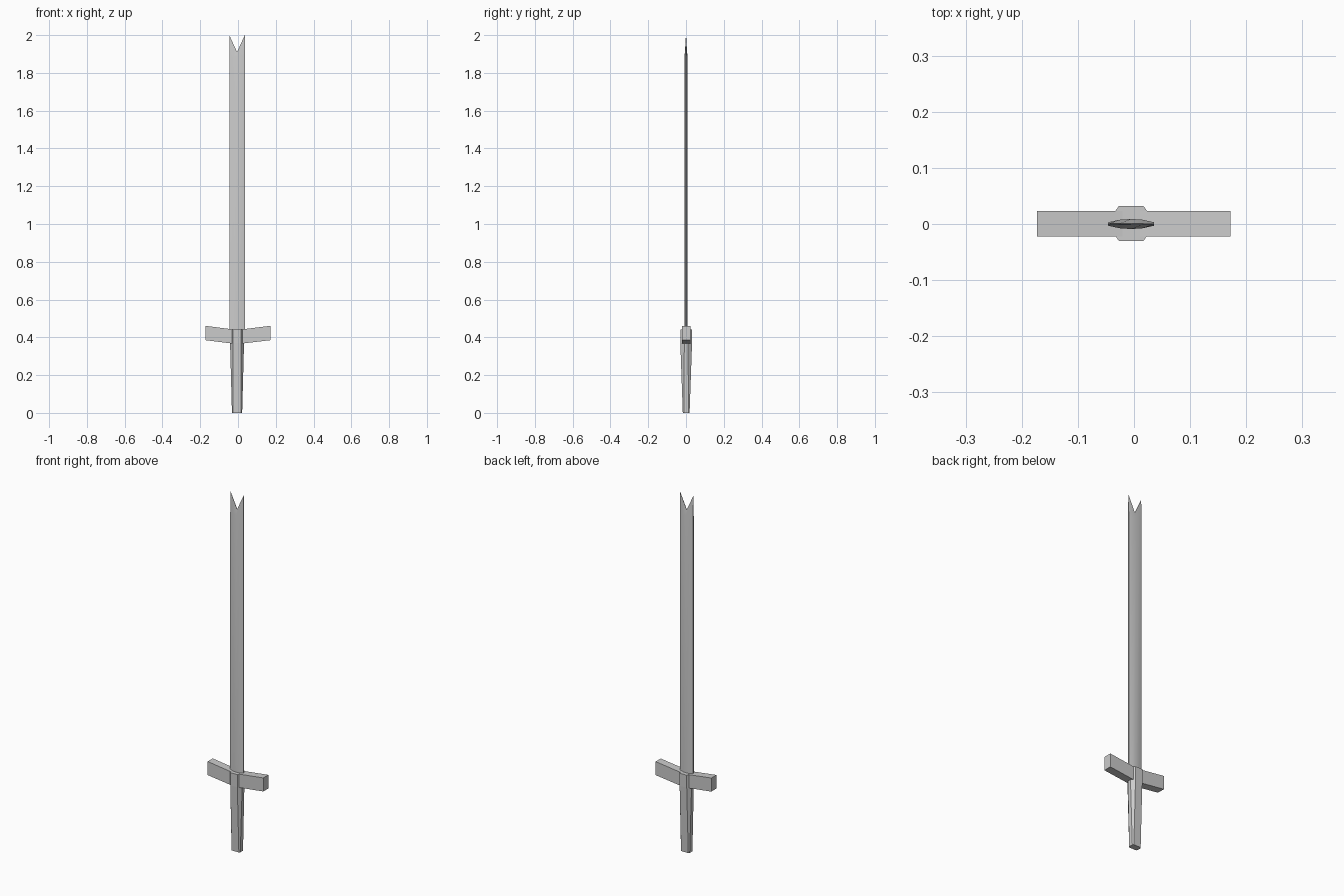
import bpy, bmesh

if "Cube" in bpy.data.objects:
    bpy.data.objects.remove(bpy.data.objects["Cube"])


def loft(name, rings):
    """Skin a list of equal-sized closed rings and cap both ends."""
    bm = bmesh.new()
    loops = [[bm.verts.new(p) for p in ring] for ring in rings]
    n = len(loops[0])
    for a, b in zip(loops, loops[1:]):
        for i in range(n):
            j = (i + 1) % n
            bm.faces.new((a[i], a[j], b[j], b[i]))
    return bm, loops


def finish(name, bm):
    bmesh.ops.recalc_face_normals(bm, faces=bm.faces)
    mesh = bpy.data.meshes.new(name)
    bm.to_mesh(mesh)
    bm.free()
    obj = bpy.data.objects.new(name, mesh)
    bpy.context.collection.objects.link(obj)
    return obj


CX = -0.005  # blade and grip sit slightly left of centre

# Blade: lens section, thinning into a forked tip
columns = [(-0.041, 0.003), (-0.021, 0.0075), (0, 0.009), (0.021, 0.0075), (0.041, 0.003)]


def blade_ring(z_of, thin):
    front = [(CX + x, -y * thin, z_of(x)) for x, y in columns]
    back = [(CX + x, y * thin, z_of(x)) for x, y in reversed(columns)]
    return front + back


bm, loops = loft("blade", [
    blade_ring(lambda x: 0.42, 1),
    blade_ring(lambda x: 1.882, 1),
    blade_ring(lambda x: 1.91 + abs(x) / 0.041 * 0.09, 0.12),
])
bm.faces.new(loops[0])
for i in range(4):  # narrow V edge between the two prongs
    top = loops[-1]
    bm.faces.new((top[i], top[i + 1], top[8 - i], top[9 - i]))
blade = finish("blade", bm)
bpy.context.view_layer.objects.active = blade
blade.select_set(True)
bpy.ops.object.shade_smooth_by_angle(angle=0.5)


# Grip: chamfered octagon tapering towards the bottom
def grip_ring(z, hx, hy, fx, fy, cy):
    corners = [(fx, -hy), (hx, -fy), (hx, fy), (fx, hy)]
    pts = corners + [(-x, y) for x, y in reversed(corners)]
    return [(CX + x, cy + y, z) for x, y in pts]


bm, loops = loft("grip", [
    grip_ring(0, 0.027, 0.018, 0.022, 0.012, 0.001),
    grip_ring(0.37, 0.037, 0.031, 0.022, 0.010, 0.001),
    grip_ring(0.441, 0.037, 0.031, 0.022, 0.010, 0.001),
])
bm.faces.new(loops[0])
bm.faces.new(loops[-1])
finish("grip", bm)

# Crossguard: two bars rising gently from the middle
sections = [(-0.173, 0.385, 0.461), (-0.005, 0.364, 0.439), (0.172, 0.385, 0.461)]
bm, loops = loft("crossguard", [
    [(x, -0.022, lo), (x, 0.023, lo), (x, 0.023, hi), (x, -0.022, hi)]
    for x, lo, hi in sections
])
bm.faces.new(loops[0])
bm.faces.new(loops[-1])
finish("crossguard", bm)
